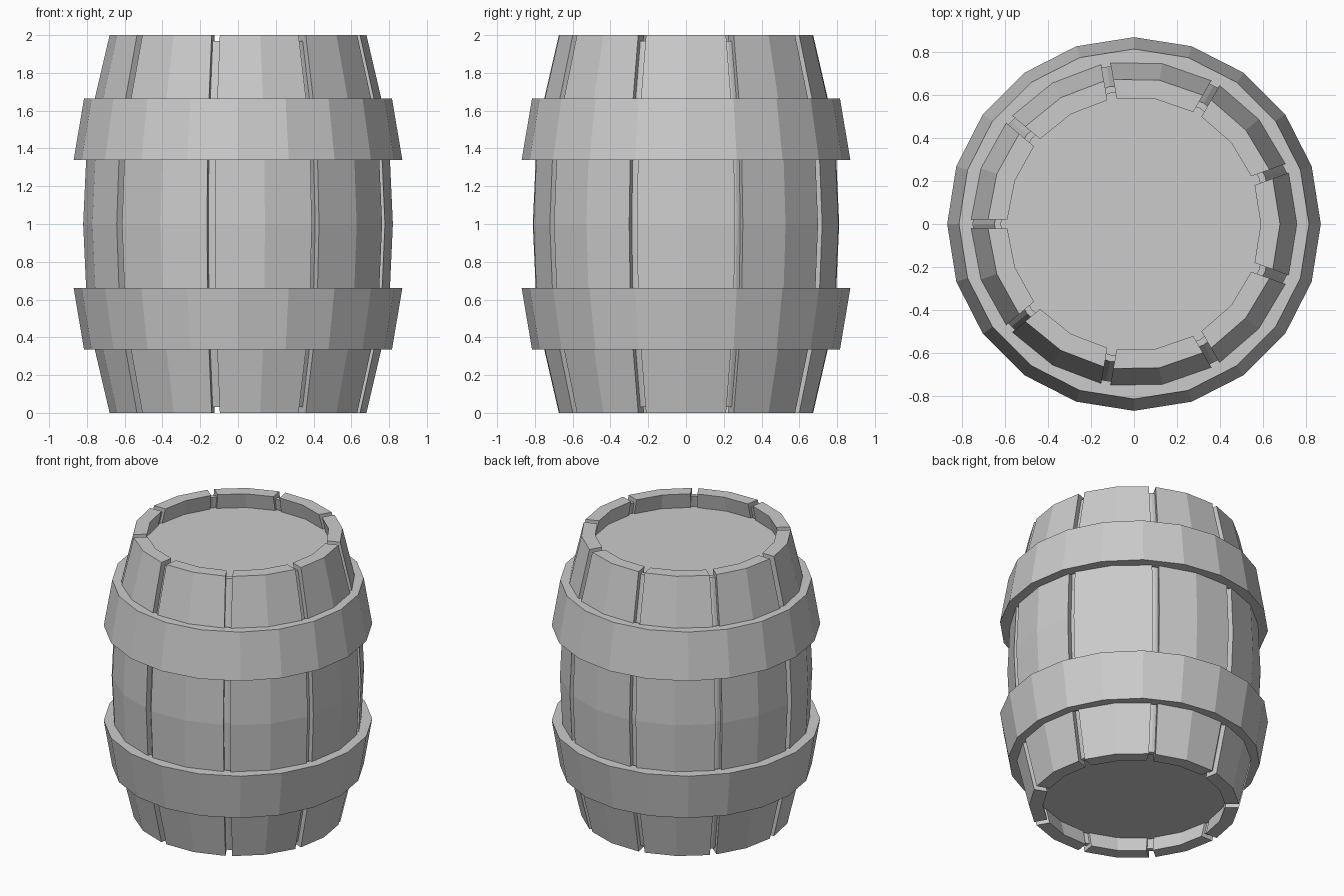
import bpy, bmesh
from math import sin, cos, asin, radians, tau

if "Cube" in bpy.data.objects:
    bpy.data.objects.remove(bpy.data.objects["Cube"])

# Outer barrel radius at each height
PROFILE = [(0.68, 0.0), (0.797, 0.5), (0.82, 1.0), (0.797, 1.5), (0.68, 2.0)]
THICK, HALF_GAP, STAVES = 0.09, 0.022, 9


def make(name, bm):
    bmesh.ops.recalc_face_normals(bm, faces=bm.faces)
    me = bpy.data.meshes.new(name)
    bm.to_mesh(me)
    bm.free()
    ob = bpy.data.objects.new(name, me)
    bpy.context.collection.objects.link(ob)
    return ob


def sweep(name, section, angles_at, closed):
    """Sweep a closed (radius, z) section through angles given per radius."""
    bm = bmesh.new()
    count = len(angles_at(1.0))
    rings = [[bm.verts.new((r * cos(angles_at(r)[i]), r * sin(angles_at(r)[i]), z))
              for r, z in section] for i in range(count)]
    n = len(section)
    for i in range(count if closed else count - 1):
        a, b = rings[i], rings[(i + 1) % count]
        for j in range(n):
            k = (j + 1) % n
            bm.faces.new((a[j], a[k], b[k], b[j]))
    if not closed:
        # End walls, split into quads between outer and inner profile
        for ring in (rings[0], rings[-1]):
            for j in range(n // 2 - 1):
                bm.faces.new((ring[j], ring[j + 1], ring[n - 2 - j], ring[n - 1 - j]))
    return make(name, bm)


def lathe(name, section, sides):
    return sweep(name, section, lambda r: [tau * i / sides for i in range(sides)], True)


# Staves: two facets each, separated by parallel-sided gaps
stave_section = PROFILE + [(r - THICK, z) for r, z in reversed(PROFILE)]
for s in range(STAVES):
    mid = tau * s / STAVES

    def stave_angles(r, mid=mid):
        half = radians(20) - asin(HALF_GAP / r)
        return [mid - half, mid, mid + half]

    sweep(f"stave_{s + 1}", stave_section, stave_angles, False)

# Inner liner closing the gaps, slightly shorter than the staves
liner = [(0.687, 0.03)] + PROFILE[1:-1] + [(0.687, 1.97)]
lathe("gap_liner", [(r - 0.037, z) for r, z in liner]
      + [(r - 0.067, z) for r, z in reversed(liner)], 18)

# Hoops: flared towards the middle of the barrel, mirrored in height
hoop = [(0.815, 1.665), (0.87, 1.34), (0.79, 1.34), (0.75, 1.665)]
lathe("upper_hoop", hoop, 20)
lathe("lower_hoop", [(r, 2 - z) for r, z in hoop], 20)

# Recessed end discs
for name, z in (("top_head", 1.87), ("bottom_head", 0.13)):
    bm = bmesh.new()
    bmesh.ops.create_cone(bm, cap_ends=True, segments=36, radius1=0.63,
                          radius2=0.63, depth=0.04)
    make(name, bm).location.z = z
